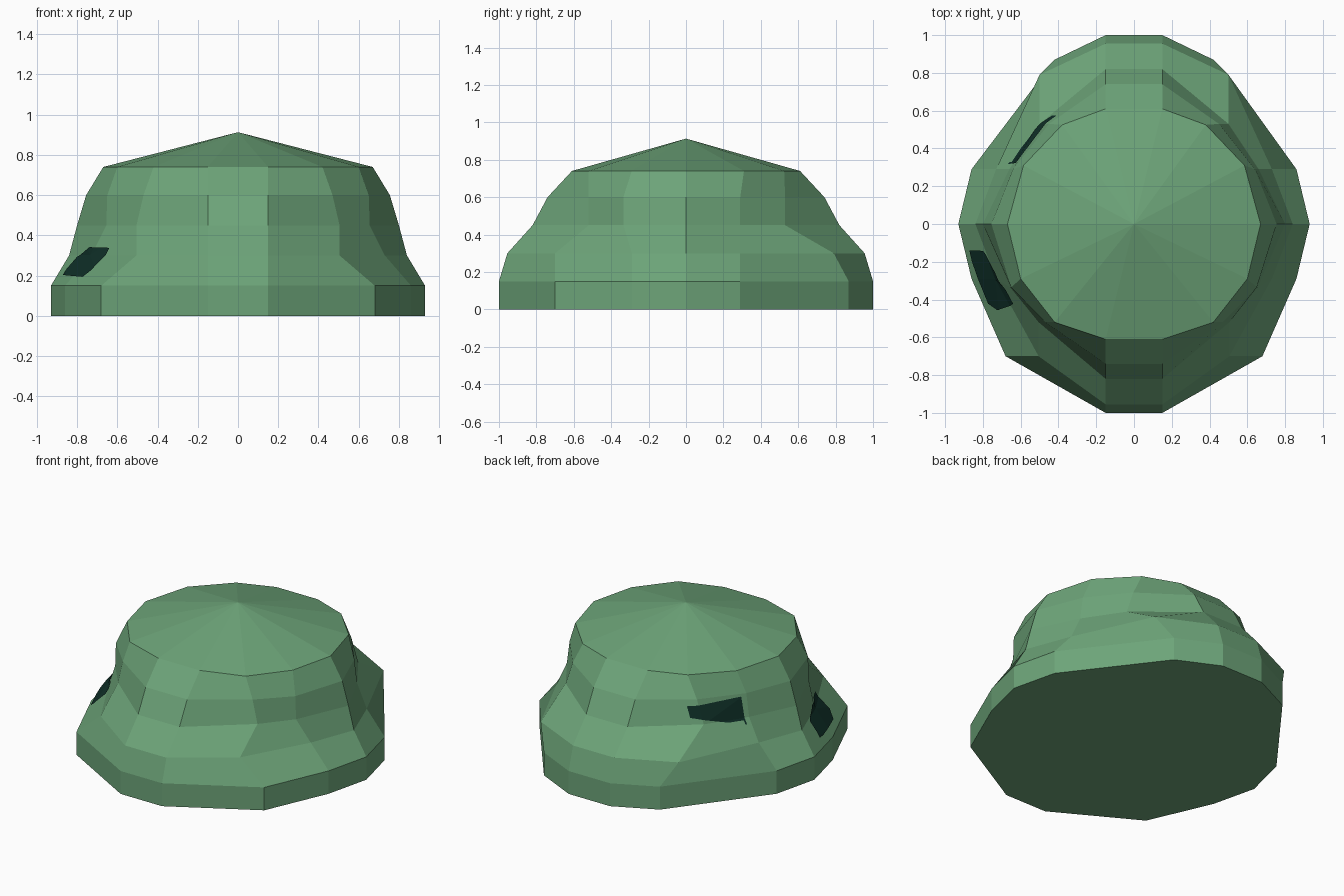
import bpy, bmesh
from mathutils import Vector

if "Cube" in bpy.data.objects:
    bpy.data.objects.remove(bpy.data.objects["Cube"])


def material(name, rgb):
    m = bpy.data.materials.new(name)
    m.diffuse_color = (*rgb, 1)
    m.use_nodes = True
    m.node_tree.nodes["Principled BSDF"].inputs["Base Color"].default_value = m.diffuse_color
    return m


green = material("leaf green", (0.152, 0.371, 0.190))
dark = material("dark teal", (0.005, 0.030, 0.022))

# Right half of each ring, front to back: height, then (x, y) points
RINGS = [
    (0.00, [(.15, -1), (.68, -.70), (.86, -.29), (.93, 0), (.86, .29), (.42, .87), (.15, 1)]),
    (0.15, [(.15, -1), (.68, -.70), (.86, -.29), (.93, 0), (.86, .29), (.42, .87), (.15, 1)]),
    (0.30, [(.15, -.955), (.505, -.70), (.73, -.29), (.84, 0), (.73, .29), (.50, .79), (.15, .955)]),
    (0.45, [(.15, -.82), (.505, -.52), (.655, -.335), (.80, 0), (.66, .29), (.50, .53), (.15, .82)]),
    (0.60, [(.15, -.74), (.47, -.52), (.65, -.335), (.755, 0), (.64, .29), (.45, .53), (.15, .74)]),
    (0.74, [(.15, -.61), (.42, -.52), (.60, -.29), (.67, 0), (.585, .31), (.38, .525), (.15, .61)]),
]
PEAK = (0, 0, 0.913)


def mound():
    """Stacked mirrored rings with a flat base and a pointed cap."""
    bm = bmesh.new()
    rings = []
    for z, half in RINGS:
        loop = half + [(-x, y) for x, y in reversed(half)]
        rings.append([bm.verts.new((x, y, z)) for x, y in loop])
    n = len(rings[0])
    bm.faces.new(rings[0][::-1])
    for lo, hi in zip(rings, rings[1:]):
        for i in range(n):
            j = (i + 1) % n
            bm.faces.new((lo[i], lo[j], hi[j], hi[i]))
    tip = bm.verts.new(PEAK)
    for i in range(n):
        bm.faces.new((rings[-1][i], rings[-1][(i + 1) % n], tip))
    bmesh.ops.recalc_face_normals(bm, faces=bm.faces)
    return bm


def finish(bm, name, mat):
    me = bpy.data.meshes.new(name)
    bm.to_mesh(me)
    bm.free()
    me.materials.append(mat)
    ob = bpy.data.objects.new(name, me)
    bpy.context.collection.objects.link(ob)


def patch(name, outline):
    """Thin plate: the mound's left skin clipped to a convex (y, z) outline."""
    bm = mound()
    bmesh.ops.triangulate(bm, faces=bm.faces)
    cy = sum(p[0] for p in outline) / len(outline)
    cz = sum(p[1] for p in outline) / len(outline)
    cuts = [(Vector((0, 0, 0)), Vector((1, 0, 0)))]
    for (y0, z0), (y1, z1) in zip(outline, outline[1:] + outline[:1]):
        no = Vector((0, z1 - z0, y0 - y1))
        if no.y * (cy - y0) + no.z * (cz - z0) > 0:
            no.negate()
        cuts.append((Vector((0, y0, z0)), no))
    for co, no in cuts:
        bmesh.ops.bisect_plane(bm, geom=bm.verts[:] + bm.edges[:] + bm.faces[:],
                               plane_co=co, plane_no=no, clear_outer=True)
    bm.normal_update()
    moves = [(v, v.normal * 0.006) for v in bm.verts]
    for v, d in moves:
        v.co += d
    finish(bm, name, dark)


# Body
finish(mound(), "mound", green)

# Dark spots on the left side
patch("front_spot", [(-.14, .20), (-.14, .29), (-.25, .34), (-.42, .335), (-.455, .23), (-.42, .19)])
patch("back_spot", [(.57, .49), (.57, .56), (.32, .585), (.315, .41)])
